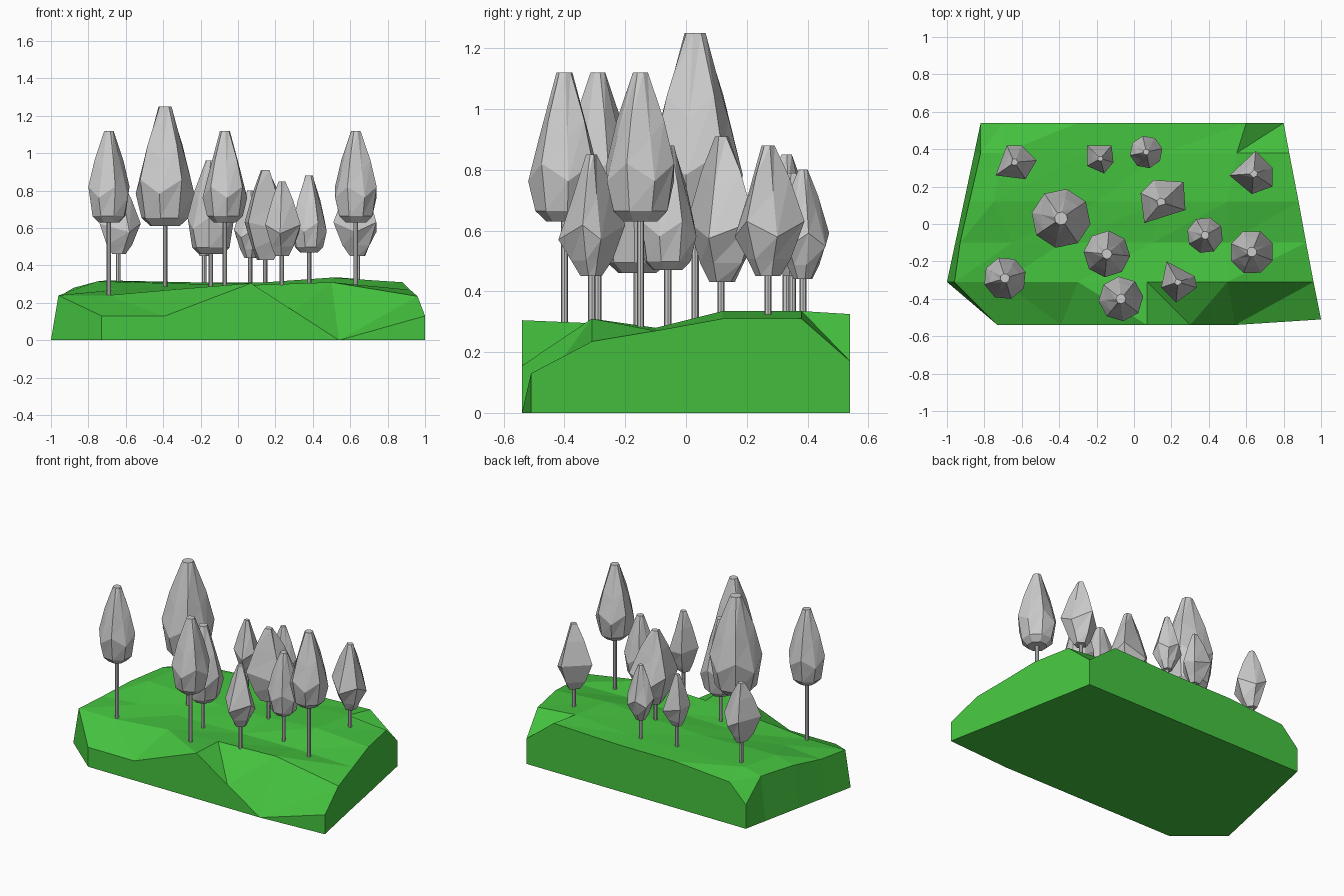
import bpy, bmesh
from math import cos, sin, pi, radians

if "Cube" in bpy.data.objects:
    bpy.data.objects.remove(bpy.data.objects["Cube"])


def finish(bm, name):
    bmesh.ops.remove_doubles(bm, verts=bm.verts, dist=0.0005)
    bmesh.ops.recalc_face_normals(bm, faces=bm.faces)
    mesh = bpy.data.meshes.new(name)
    bm.to_mesh(mesh)
    bm.free()
    obj = bpy.data.objects.new(name, mesh)
    bpy.context.collection.objects.link(obj)
    return obj


# Ground: height rows from front to back, each (y, [(x, z), ...])
rows = [
    (-0.54, [(-0.73, .13), (-0.39, .13), (0.07, .305), (0.30, .155), (0.54, 0), (1.0, .13)]),
    (-0.31, [(-0.96, .24), (-0.70, .24), (-0.30, .275), (0.07, .295), (0.50, .31), (0.96, .235)]),
    (-0.10, [(-0.93, .25), (-0.65, .27), (-0.38, .27), (0.10, .275), (0.50, .28), (0.92, .27)]),
    (0.12, [(-0.88, .28), (-0.75, .315), (-0.20, .30), (0.15, .31), (0.50, .335), (0.88, .31)]),
    (0.38, [(-0.82, .29), (-0.70, .32), (-0.25, .31), (0.15, .31), (0.55, .335), (0.83, .31)]),
    (0.54, [(-0.82, .16), (-0.70, .28), (-0.30, .31), (0.15, .31), (0.60, .325), (0.80, .17)]),
]
bm = bmesh.new()
grid = []
for y, pts in rows:
    grid.append([bm.verts.new((x, -0.51 if x == 1.0 else y, z)) for x, z in pts])
for a, b in zip(grid, grid[1:]):
    for i in range(5):
        bm.faces.new((a[i], a[i + 1], b[i + 1]))
        bm.faces.new((a[i], b[i + 1], b[i]))
# Ground walls down to z = 0; the left wall flares outward
rim = grid[0] + [r[-1] for r in grid[1:]] + grid[-1][-2::-1] + [r[0] for r in grid[-2:0:-1]]
left = {r[0] for r in grid[1:5]}
foot = []
for v in rim:
    x = -1 + 0.18 * (v.co.y + 0.31) / 0.85 if v in left else v.co.x
    foot.append(bm.verts.new((x, v.co.y, 0)))
for i in range(len(rim)):
    j = (i + 1) % len(rim)
    bm.faces.new((foot[i], foot[j], rim[j], rim[i]))
bm.faces.new(foot[::-1])
ground = finish(bm, "ground")
green = bpy.data.materials.new("grass_green")
green.diffuse_color = (0.06, 0.55, 0.05, 1)
green.use_nodes = True
green.node_tree.nodes["Principled BSDF"].inputs["Base Color"].default_value = green.diffuse_color
ground.data.materials.append(green)

# Crown profiles: (height fraction, radius fraction)
TALL = [(0, .5), (.07, .8), (.33, 1), (.62, .7), (1, .22)]
SQUAT = [(0, .35), (.13, .62), (.36, 1), (.7, .58), (1, .18)]


def regular(r, sides, turn=10):
    return [(r * cos(2 * pi * i / sides + radians(turn)),
             r * sin(2 * pi * i / sides + radians(turn))) for i in range(sides)]


def tree(n, x, y, low, top, outline, profile=SQUAT, trunk=0.012):
    # Faceted crown lofted from scaled outlines
    bm = bmesh.new()
    rad = sum((px * px + py * py) ** .5 for px, py in outline) / len(outline)
    rings = []
    for t, s in profile:
        ring = []
        for i, (px, py) in enumerate(outline):
            wob = 0.06 * (top - low) * (-1) ** i if 0.2 < t < 0.9 else 0
            k = s if s > .5 else s * rad / (px * px + py * py) ** .5
            ring.append(bm.verts.new((x + px * k, y + py * k, low + t * (top - low) + wob)))
        rings.append(ring)
    c = len(outline)
    for a, b in zip(rings, rings[1:]):
        for i in range(c):
            j = (i + 1) % c
            bm.faces.new((a[i], a[j], b[j]))
            bm.faces.new((a[i], b[j], b[i]))
    bm.faces.new(rings[0][::-1])
    bm.faces.new(rings[-1])
    finish(bm, f"tree_crown_{n}")
    # Slim trunk
    bm = bmesh.new()
    z0, z1 = 0.22, low + 0.05
    bmesh.ops.create_cone(bm, cap_ends=True, segments=8, radius1=trunk, radius2=trunk, depth=z1 - z0)
    bmesh.ops.translate(bm, verts=bm.verts, vec=(x, y, (z0 + z1) / 2))
    finish(bm, f"tree_trunk_{n}")


# Regular trees: x, y, crown bottom, top, radius, sides, profile
regular_trees = [
    (-0.69, -0.29, .63, 1.12, .115, 8, TALL),
    (-0.39, 0.03, .61, 1.25, .160, 8, TALL),
    (-0.07, -0.40, .63, 1.12, .120, 8, TALL),
    (0.63, -0.15, .63, 1.12, .120, 8, TALL),
    (-0.145, -0.16, .46, .96, .125, 8, TALL),
    (0.065, 0.385, .44, .80, .088, 8, SQUAT),
    (0.38, -0.06, .47, .88, .098, 8, TALL),
]
for n, (x, y, lo, top, r, s, prof) in enumerate(regular_trees, 1):
    tree(n, x, y, lo, top, regular(r, s, 17 * n), prof)

# Irregular five-sided trees with their own outlines
tree(8, -0.64, 0.33, .46, .85, [(-.10, -.07), (.06, -.09), (.12, .01), (.04, .09), (-.04, .09)])
tree(9, -0.18, 0.35, .45, .79, [(-.07, -.04), (.02, -.08), (.07, -.02), (.06, .07), (-.07, .07)])
tree(10, 0.145, 0.115, .43, .91, [(-.09, -.11), (.13, -.04), (.12, .11), (-.04, .12), (-.11, .05)])
tree(11, 0.64, 0.27, .45, .88, [(-.13, -.01), (-.01, -.11), (.10, -.07), (.10, .03), (.01, .12)])
tree(12, 0.235, -0.31, .45, .85, [(-.09, -.03), (-.01, -.11), (.10, -.03), (.09, .03), (-.06, .11)])
